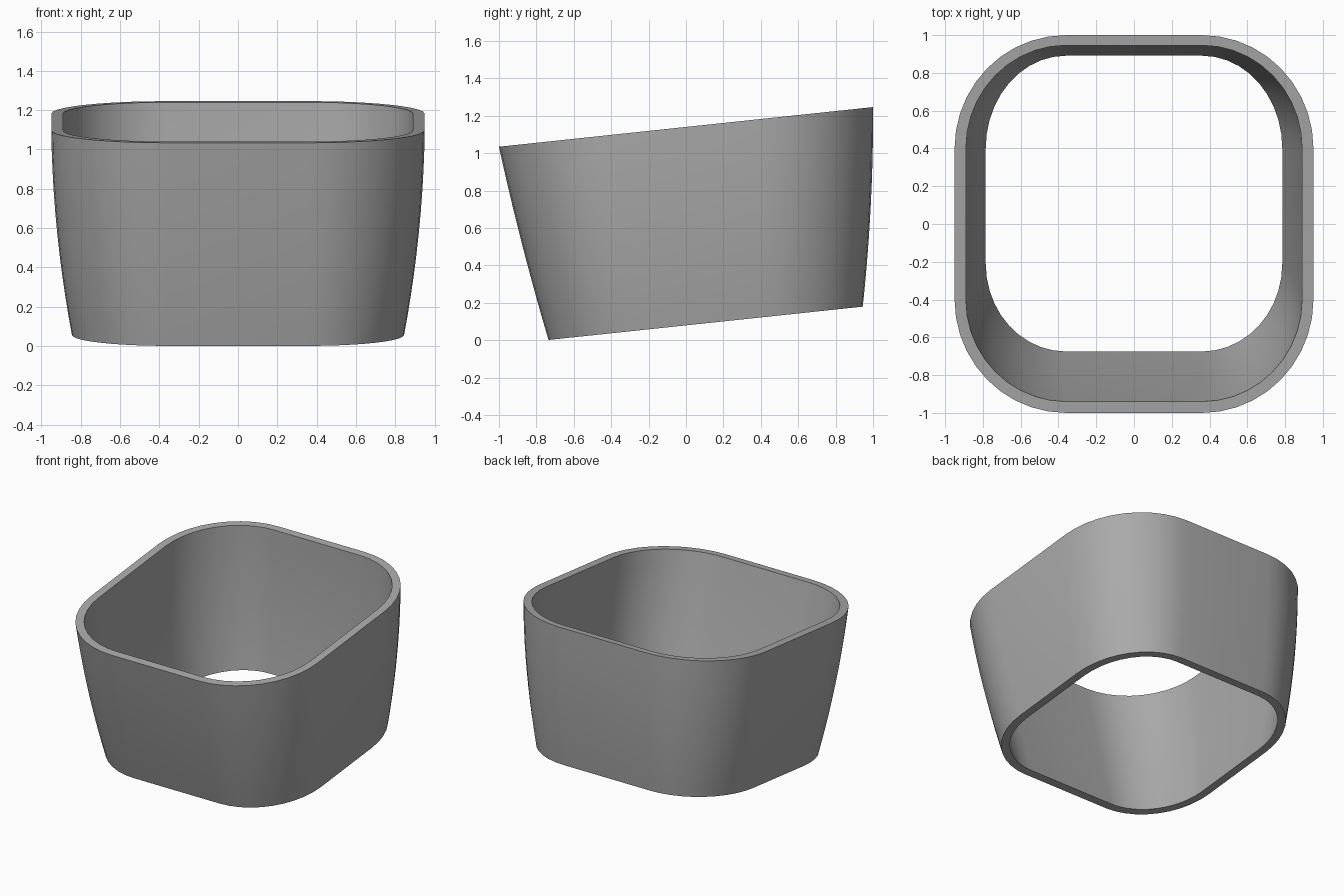
import bpy, bmesh
from math import sin, cos, pi

cube = bpy.data.objects.get("Cube")
if cube:
    bpy.data.objects.remove(cube, do_unlink=True)

LEVELS = 10      # rings up the wall
CORNER = 10      # segments in each rounded corner
WALL = 0.06      # wall thickness


def blend(low, high, t, bulge=0.0):
    return low + (high - low) * t + bulge * t * (1 - t)


def ring(bm, t, inset):
    """Rounded rectangle on a tilted plane, at height fraction t."""
    half = blend(0.845, 0.95, t, 0.09) - inset
    front = blend(-0.735, -1.0, t, -0.04) + inset
    back = blend(0.945, 1.0, t, 0.06) - inset * 0.9
    cx = 0.36                            # corner centres
    cy_front, cy_back = blend(-0.21, -0.4, t), 0.4
    verts = []
    for quarter in range(4):
        sx = 1 if quarter in (0, 3) else -1
        cy, edge = (cy_back, back) if quarter < 2 else (cy_front, front)
        for i in range(CORNER + 1):
            a = (quarter + i / CORNER) * pi / 2
            x = sx * cx + (half - cx) * cos(a)
            y = cy + abs(edge - cy) * sin(a)
            z = blend(0.079, 1.14, t) + 0.106 * y
            verts.append(bm.verts.new((x, y, z)))
    return verts


# Loft up the outside, over the rim, down the inside and back to the start
bm = bmesh.new()
steps = [i / LEVELS for i in range(LEVELS + 1)]
rings = [ring(bm, t, 0) for t in steps] + [ring(bm, t, WALL) for t in reversed(steps)]
for k, lower in enumerate(rings):
    upper = rings[(k + 1) % len(rings)]
    n = len(lower)
    for i in range(n):
        j = (i + 1) % n
        bm.faces.new((lower[i], lower[j], upper[j], upper[i]))
bmesh.ops.recalc_face_normals(bm, faces=bm.faces)

mesh = bpy.data.meshes.new("tapered_sleeve")
bm.to_mesh(mesh)
bm.free()
sleeve = bpy.data.objects.new("tapered_sleeve", mesh)
bpy.context.collection.objects.link(sleeve)

# Plain grey
grey = bpy.data.materials.new("mid_grey")
grey.use_nodes = True
colour = (0.4, 0.4, 0.4, 1)
grey.diffuse_color = colour
grey.node_tree.nodes["Principled BSDF"].inputs["Base Color"].default_value = colour
mesh.materials.append(grey)

# Smooth walls with crisp rim edges
bpy.ops.object.select_all(action="DESELECT")
sleeve.select_set(True)
bpy.context.view_layer.objects.active = sleeve
bpy.ops.object.shade_smooth_by_angle(angle=pi / 6)
